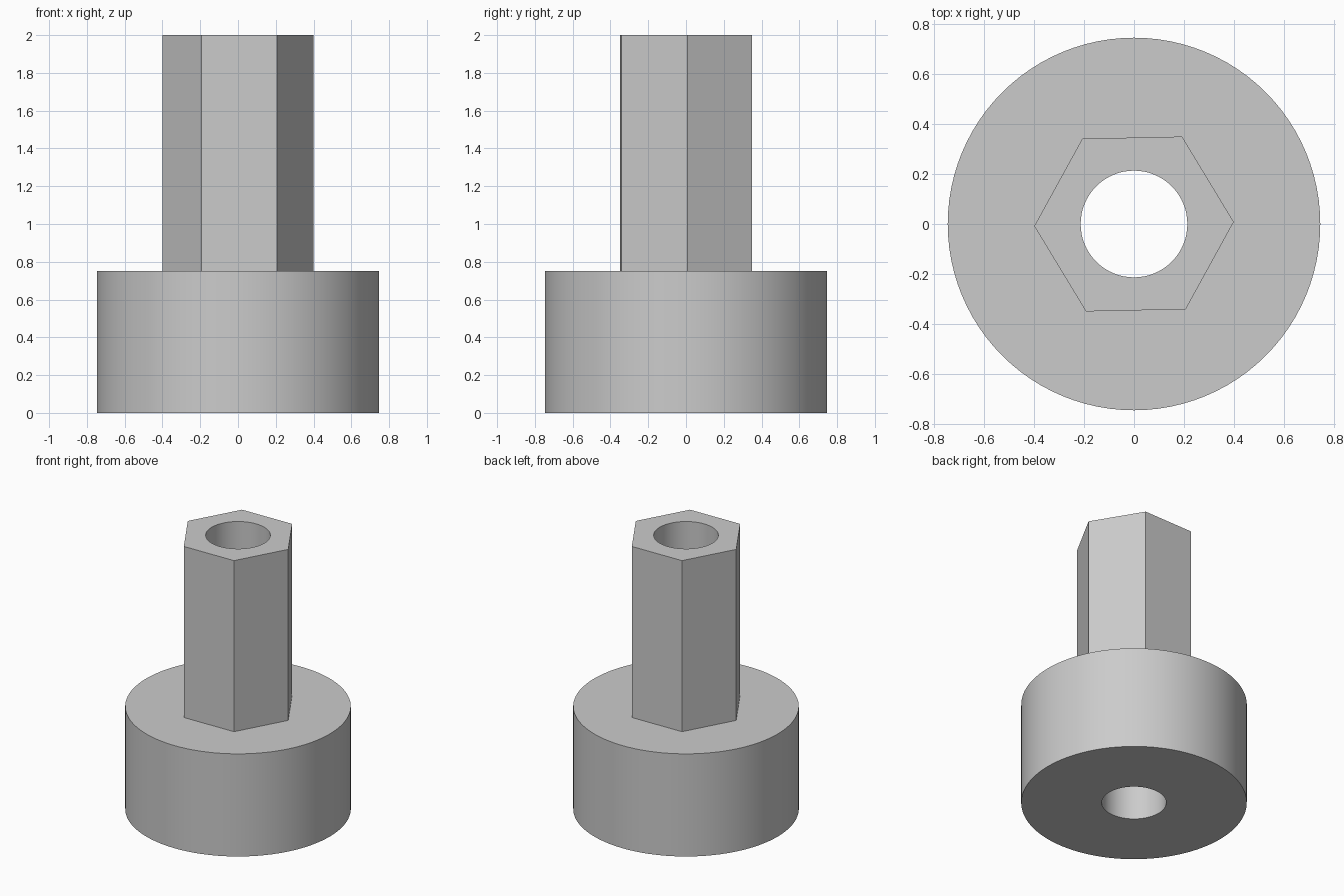
import bpy
import math

cube = bpy.data.objects.get("Cube")
if cube:
    bpy.data.objects.remove(cube, do_unlink=True)

BASE_R, BASE_H = 0.747, 0.75
HEX_R, TOTAL_H = 0.4, 2.0
BORE_R = 0.214

grey = bpy.data.materials.new("plain grey")
grey.use_nodes = True
colour = (0.6, 0.6, 0.6, 1)
grey.diffuse_color = colour
grey.node_tree.nodes["Principled BSDF"].inputs["Base Color"].default_value = colour


def prism(name, sides, radius, bottom, top, turn=0.0):
    """Upright prism whose first corner points along +x, turned by some degrees."""
    bpy.ops.mesh.primitive_cylinder_add(
        vertices=sides, radius=radius, depth=top - bottom,
        location=(0, 0, (top + bottom) / 2),
        rotation=(0, 0, math.radians(turn)))
    obj = bpy.context.object
    obj.name = name
    obj.data.materials.append(grey)
    return obj


def combine(target, tool, operation):
    """Apply a boolean and remove the tool object."""
    mod = target.modifiers.new(operation.lower(), 'BOOLEAN')
    mod.operation = operation
    mod.solver = 'EXACT'
    mod.object = tool
    bpy.context.view_layer.objects.active = target
    bpy.ops.object.modifier_apply(modifier=mod.name)
    bpy.data.objects.remove(tool, do_unlink=True)


# Round base with a hexagonal shaft rising from inside it
socket = prism("hex_shaft_on_round_base", 96, BASE_R, 0, BASE_H)
shaft = prism("hex_shaft", 6, HEX_R, BASE_H / 2, TOTAL_H, turn=-90 + 1.2)
combine(socket, shaft, 'UNION')

# Round bore through the full height
bore = prism("bore_cutter", 64, BORE_R, -0.2, TOTAL_H + 0.2)
bore.hide_render = True
combine(socket, bore, 'DIFFERENCE')

# Smooth the round walls, keep the edges sharp
bpy.ops.object.select_all(action='DESELECT')
socket.select_set(True)
bpy.context.view_layer.objects.active = socket
bpy.ops.object.shade_smooth_by_angle(angle=math.radians(30))
